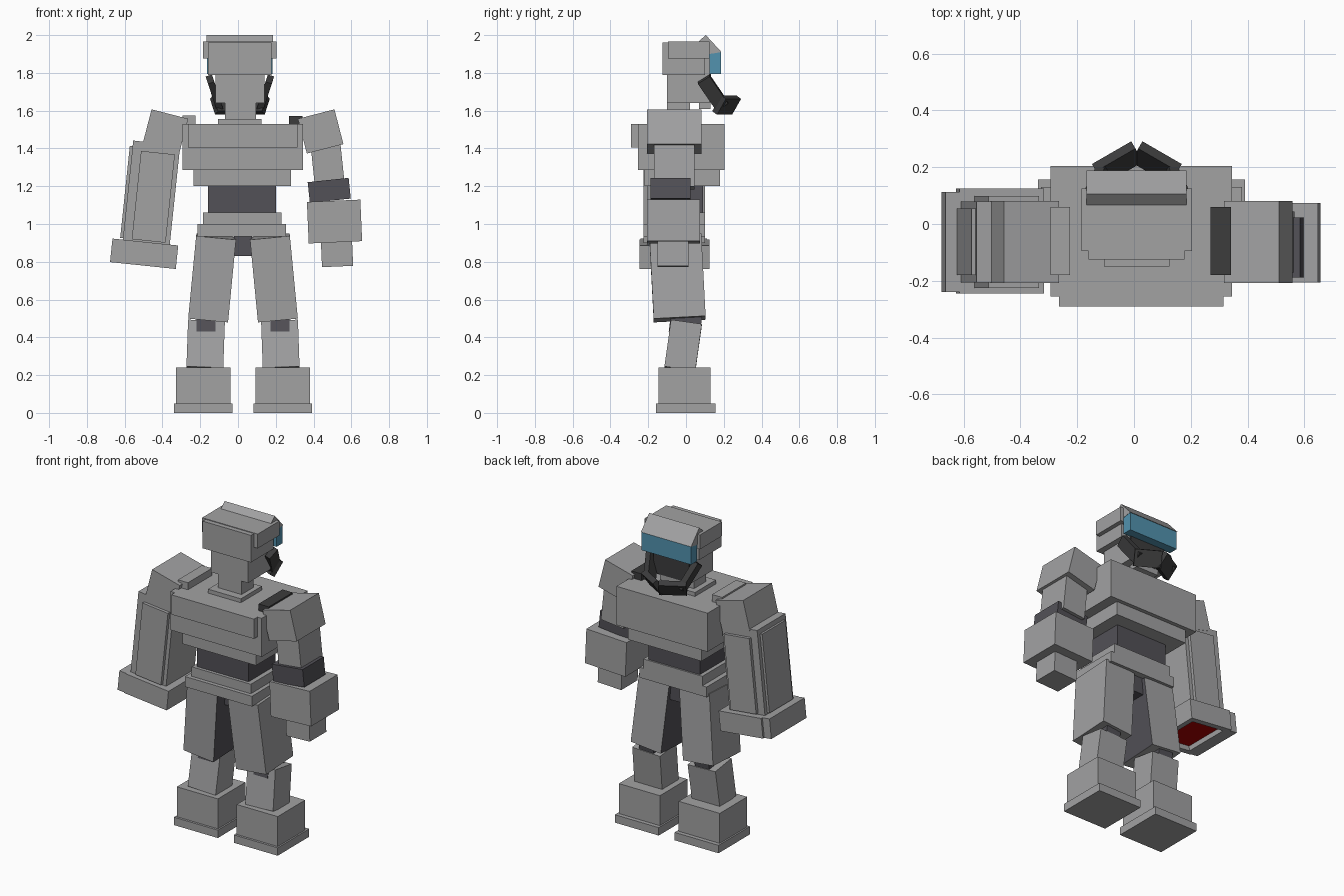
import bpy, bmesh, math
from mathutils import Euler, Vector

if "Cube" in bpy.data.objects:
    bpy.data.objects.remove(bpy.data.objects["Cube"])


def material(name, color):
    m = bpy.data.materials.new(name)
    m.diffuse_color = (*color, 1)
    m.use_nodes = True
    m.node_tree.nodes["Principled BSDF"].inputs["Base Color"].default_value = m.diffuse_color
    return m


GREY = material("armour grey", (0.36, 0.36, 0.365))
DARK = material("joint grey", (0.085, 0.082, 0.095))
BLACK = material("mask charcoal", (0.045, 0.045, 0.046))
BLUE = material("visor blue", (0.085, 0.29, 0.43))
RED = material("muzzle red", (0.4, 0.0, 0.0))


def finish(name, bm, mats):
    bmesh.ops.recalc_face_normals(bm, faces=bm.faces)
    me = bpy.data.meshes.new(name)
    bm.to_mesh(me)
    bm.free()
    for m in mats:
        me.materials.append(m)
    ob = bpy.data.objects.new(name, me)
    bpy.context.collection.objects.link(ob)
    return ob


def box(name, centre, size, mat=GREY, rot=(0, 0, 0)):
    """Box from centre, size and rotation in degrees."""
    bm = bmesh.new()
    bmesh.ops.create_cube(bm, size=1)
    bmesh.ops.scale(bm, vec=size, verts=bm.verts)
    ob = finish(name, bm, [mat])
    ob.location = centre
    ob.rotation_euler = [math.radians(a) for a in rot]
    return ob


def span(name, x, y, z, mat=GREY):
    """Upright box from its ranges."""
    r = (x, y, z)
    return box(name, [(a + b) / 2 for a, b in r], [b - a for a, b in r], mat)


# Torso
span("chest", (-0.295, 0.345), (-0.255, 0.205), (1.285, 1.53))
span("back_plate", (-0.265, 0.315), (-0.29, -0.25), (1.405, 1.53))
span("lower_chest", (-0.235, 0.28), (-0.22, 0.18), (1.2, 1.29))
span("waist", (-0.16, 0.2), (-0.18, 0.09), (1.05, 1.21), DARK)
span("belt", (-0.185, 0.23), (-0.2, 0.1), (0.99, 1.06))
span("hips", (-0.215, 0.255), (-0.225, 0.1), (0.935, 1.0))
span("crotch", (-0.02, 0.075), (-0.11, 0.06), (0.83, 0.95), DARK)
span("left_collar_pad", (-0.295, -0.225), (-0.18, 0.06), (1.52, 1.575))
span("right_collar_pad", (0.27, 0.342), (-0.18, 0.06), (1.52, 1.573), BLACK)

# Head
span("neck_base", (-0.105, 0.125), (-0.15, 0.06), (1.52, 1.555))
span("neck", (-0.07, 0.095), (-0.1, 0.02), (1.55, 1.65))
span("head", (-0.12, 0.14), (-0.1, 0.125), (1.64, 1.96))
span("chin", (-0.07, 0.09), (0.07, 0.13), (1.61, 1.645))
span("helmet", (-0.16, 0.178), (-0.125, 0.1), (1.79, 1.962))
span("helmet_side_band", (-0.185, 0.205), (-0.095, 0.125), (1.875, 1.966))
span("visor", (-0.165, 0.183), (0.125, 0.185), (1.795, 1.91), BLUE)
span("face_plate", (-0.115, 0.135), (0.124, 0.132), (1.645, 1.8), BLACK)

# Peaked brow above the visor
bm = bmesh.new()
profile = [(0.065, 1.965), (0.105, 2.0), (0.188, 1.91), (0.125, 1.9), (0.065, 1.93)]
face = bm.faces.new([bm.verts.new((-0.167, y, z)) for y, z in profile])
ext = bmesh.ops.extrude_face_region(bm, geom=[face])["geom"]
bmesh.ops.translate(bm, vec=(0.352, 0, 0),
                    verts=[v for v in ext if isinstance(v, bmesh.types.BMVert)])
finish("brow", bm, [GREY])

# Mask: slanted cheek guards and a pointed chin guard
for s, side in ((-1, "left"), (1, "right")):
    box(side + "_cheek_guard", (0.01 + s * 0.135, 0.143, 1.695),
        (0.035, 0.075, 0.18), BLACK, (33, s * 18, 0))
    box(side + "_chin_guard", (0.01 + s * 0.068, 0.215, 1.63),
        (0.16, 0.035, 0.1), BLACK, (-33, 0, s * -30))

# Legs
MID = 0.0265
for s, side in ((-1, "left"), (1, "right")):
    thigh = box(side + "_thigh", (MID + s * 0.163, -0.045, 0.715),
                (0.212, 0.275, 0.44), GREY, (3, s * -5.5, 0))
    thigh.data.materials.append(DARK)
    for p in thigh.data.polygons:
        if p.normal.x * s < -0.9:  # dark inner face
            p.material_index = 1
    box(side + "_knee", (MID + s * 0.195, -0.003, 0.47),
        (0.1, 0.165, 0.1), DARK, (-8, 0, 0))
    box(side + "_shin", (MID + s * 0.198, -0.015, 0.355),
        (0.195, 0.165, 0.25), GREY, (-8, s * -2, 0))
    box(side + "_foot", (MID + s * 0.21, -0.008, 0.14), (0.288, 0.275, 0.2))
    box(side + "_sole", (MID + s * 0.21, -0.002, 0.025), (0.308, 0.316, 0.05))
    box(side + "_shoulder", (MID + s * 0.411, -0.063, 1.49),
        (0.2, 0.288, 0.19), GREY, (0, s * -14.5, 0))

# Right arm with a fist
box("right_upper_arm", (0.475, -0.063, 1.31), (0.158, 0.215, 0.24), GREY, (0, -6, 0))
box("right_elbow", (0.483, -0.083, 1.178), (0.218, 0.212, 0.11), DARK, (0, -6, 0))
box("right_forearm", (0.511, -0.066, 1.013), (0.283, 0.28, 0.22), GREY, (0, -2.5, 0))
box("right_fist", (0.524, -0.068, 0.85), (0.165, 0.165, 0.15), GREY, (0, -2.5, 0))

# Left arm cannon: parts placed along one tilted axis
ORIGIN, TILT = Vector((-0.458, -0.063, 1.165)), Euler((0, math.radians(6), 0))


def cannon(name, offset, size):
    off = Vector(offset)
    off.rotate(TILT)
    return box(name, ORIGIN + off, size, GREY, (0, 6, 0))


cannon("cannon_barrel", (0, 0, 0), (0.25, 0.285, 0.53))
cannon("cannon_broad_panel", (0.012, 0, -0.02), (0.18, 0.325, 0.47))
cannon("cannon_outer_panel", (-0.06, 0, -0.01), (0.16, 0.235, 0.49))
cannon("cannon_outer_cap", (-0.15, -0.001, -0.325), (0.06, 0.352, 0.125))
muzzle = cannon("cannon_muzzle", (0.02, 0.003, -0.325), (0.3, 0.37, 0.125))

# Recessed red opening in the muzzle
muzzle.data.materials.append(RED)
bm = bmesh.new()
bm.from_mesh(muzzle.data)
bm.faces.ensure_lookup_table()
bottom = min(bm.faces, key=lambda f: f.calc_center_median().z)
bmesh.ops.inset_region(bm, faces=[bottom], thickness=0.05)
bmesh.ops.inset_region(bm, faces=[bottom], thickness=0.001, depth=-0.03)
bottom.material_index = 1
bm.to_mesh(muzzle.data)
bm.free()
